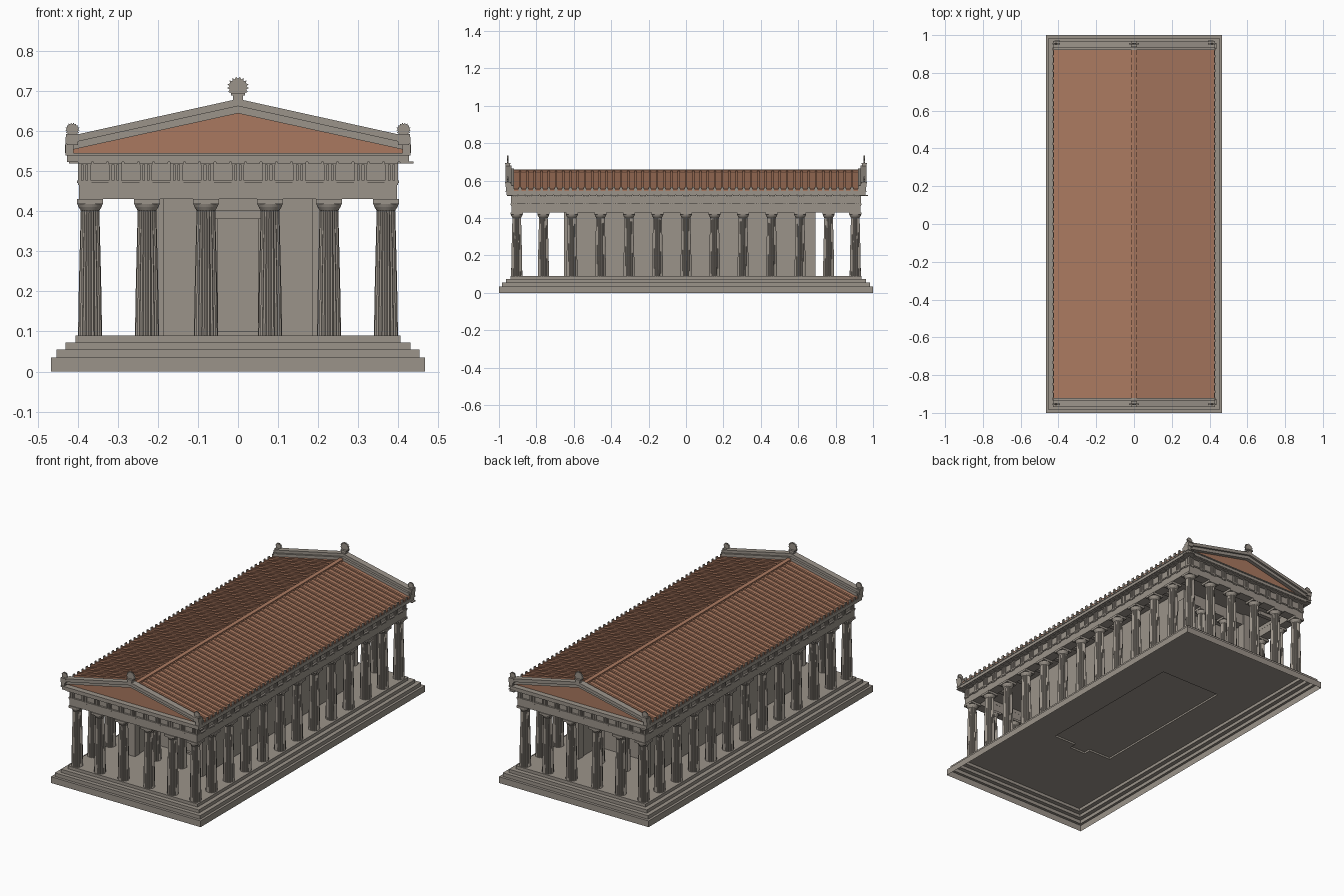
import bpy, bmesh, math
from mathutils import Matrix, Vector

if "Cube" in bpy.data.objects:
    bpy.data.objects.remove(bpy.data.objects["Cube"])


def material(name, rgb):
    m = bpy.data.materials.new(name)
    m.use_nodes = True
    m.diffuse_color = (*rgb, 1)
    m.node_tree.nodes["Principled BSDF"].inputs["Base Color"].default_value = (*rgb, 1)
    return m


STONE = material("grey stone", (0.33, 0.295, 0.255))
TILE = material("terracotta", (0.40, 0.19, 0.115))


def finish(name, bm, mat=STONE, fix=True):
    if fix:
        bmesh.ops.recalc_face_normals(bm, faces=bm.faces)
    me = bpy.data.meshes.new(name)
    bm.to_mesh(me)
    bm.free()
    me.materials.append(mat)
    ob = bpy.data.objects.new(name, me)
    bpy.context.collection.objects.link(ob)
    return ob


def box(bm, x0, x1, y0, y1, z0, z1):
    size = Matrix.Diagonal((abs(x1 - x0), abs(y1 - y0), z1 - z0, 1))
    at = Matrix.Translation(((x0 + x1) / 2, (y0 + y1) / 2, (z0 + z1) / 2))
    bmesh.ops.create_cube(bm, size=1, matrix=at @ size)


def frame(bm, hx, hy, t, z0, z1):
    """Rectangular ring of beams with outer half sizes hx, hy and thickness t."""
    for s in (-1, 1):
        box(bm, s * hx, s * (hx - t), -hy, hy, z0, z1)
        box(bm, t - hx, hx - t, s * hy, s * (hy - t), z0, z1)


def prism(bm, outline, y0, y1):
    """Outline in x, z pushed along y."""
    a = [bm.verts.new((x, y0, z)) for x, z in outline]
    b = [bm.verts.new((x, y1, z)) for x, z in outline]
    bm.faces.new(a)
    bm.faces.new(b[::-1])
    for i in range(len(a)):
        bm.faces.new((a[i - 1], b[i - 1], b[i], a[i]))


def chevron(half, eave, apex, thick):
    return [(-half, eave), (0, apex), (half, eave),
            (half, eave - thick), (0, apex - thick), (-half, eave - thick)]


def loft(bm, rings, cap=True):
    loops = [[bm.verts.new(p) for p in ring] for ring in rings]
    for a, b in zip(loops, loops[1:]):
        for i in range(len(a)):
            bm.faces.new((a[i - 1], a[i], b[i], b[i - 1]))
    if cap:
        bm.faces.new(loops[-1])


# Stepped platform, open underneath, with the raised inner floor
def rect(hx, hy, z, cy=0):
    return [(-hx, cy - hy, z), (hx, cy - hy, z), (hx, cy + hy, z), (-hx, cy + hy, z)]


steps = [(0.467, 1.0, 0.035), (0.453, 0.985, 0.055), (0.43, 0.963, 0.073), (0.405, 0.938, 0.09)]
rings, z = [], 0
for hx, hy, top in steps:
    rings += [rect(hx, hy, z), rect(hx, hy, top)]
    z = top
rings += [rect(0.23, 0.49, 0.09, 0.02), rect(0.23, 0.49, 0.1, 0.02)]
bm = bmesh.new()
loft(bm, rings)
finish("stepped_platform", bm, fix=False)

# Fluted column with a round cushion and square slab
FLUTES = 20


def fluted_ring(r, z, depth):
    return [((r - depth * (i % 2)) * math.cos(math.pi * i / FLUTES),
             (r - depth * (i % 2)) * math.sin(math.pi * i / FLUTES), z) for i in range(2 * FLUTES)]


bm = bmesh.new()
loft(bm, [fluted_ring(r, z, d) for r, z, d in (
    (0.030, 0.09, 0.003), (0.0282, 0.2, 0.003), (0.0258, 0.3, 0.0027), (0.0232, 0.4, 0.0025),
    (0.024, 0.403, 0), (0.029, 0.411, 0), (0.0315, 0.418, 0))])
box(bm, -0.0325, 0.0325, -0.0325, 0.0325, 0.418, 0.43)
first = finish("column", bm)
column_mesh = first.data
bpy.data.objects.remove(first)


def column(name, x, y, s=1):
    ob = bpy.data.objects.new(name, column_mesh)
    ob.location = (x, y, 0)
    ob.scale = (s, s, 1)
    bpy.context.collection.objects.link(ob)


ROW_X = (-0.369, -0.227, -0.08, 0.08, 0.227, 0.369)
ROW_Y = [-0.905] + [0.1525 * i for i in range(-5, 6)] + [0.905]
for y in ROW_Y:
    for x in ROW_X if abs(y) > 0.9 else (ROW_X[0], ROW_X[-1]):
        column("outer_column", x, y)
for x in (-0.08, 0.08):
    for y in (-0.615, 0.655):
        column("porch_column", x, y, 0.9)

# Inner chamber: long walls with end piers, cross walls and a doorway
bm = bmesh.new()
for s in (-1, 1):
    box(bm, s * 0.19, s * 0.23, -0.65, 0.69, 0.09, 0.49)
    for y in (-0.63, 0.67):
        box(bm, s * 0.185, s * 0.236, y - 0.023, y + 0.023, 0.09, 0.43)
    box(bm, s * 0.05, s * 0.19, -0.47, -0.43, 0.09, 0.49)
box(bm, -0.05, 0.05, -0.47, -0.43, 0.4, 0.49)
box(bm, -0.19, 0.19, 0.47, 0.51, 0.09, 0.49)
for y in (-0.615, 0.655):
    box(bm, -0.19, 0.19, y - 0.025, y + 0.025, 0.43, 0.49)
finish("chamber_walls", bm)

bm = bmesh.new()
box(bm, -0.05, 0.05, -0.455, -0.445, 0.1, 0.4)
box(bm, -0.056, 0.056, -0.476, -0.47, 0.38, 0.402)
finish("door", bm)

# Beams over the columns and the ceiling
bm = bmesh.new()
frame(bm, 0.397, 0.933, 0.055, 0.43, 0.47)
frame(bm, 0.401, 0.937, 0.06, 0.47, 0.477)
finish("main_beam", bm)

bm = bmesh.new()
box(bm, -0.36, 0.36, -0.9, 0.9, 0.49, 0.522)
for y in ROW_Y[1:-1]:
    for s in (-1, 1):
        box(bm, s * 0.23, s * 0.345, y - 0.012, y + 0.012, 0.47, 0.49)
finish("ceiling", bm)

# Frieze with grooved blocks, pegs below and slabs above
PITCH = 0.0765
bm = bmesh.new()
frame(bm, 0.391, 0.927, 0.05, 0.477, 0.523)
finish("frieze", bm)

bm = bmesh.new()


def frieze_block(across, out, along_x):
    def part(u0, u1, d0, d1, z0, z1):
        d0, d1 = (math.copysign(d, out) + out for d in (d0, d1))
        box(bm, *((u0, u1, d0, d1) if along_x else (d0, d1, u0, u1)), z0, z1)
    for k in (-1, 0, 1):
        mid = across + k * 0.0115
        part(mid - 0.0038, mid + 0.0038, -0.003, 0.008, 0.477, 0.517)
    part(across - 0.0165, across + 0.0165, -0.003, 0.0085, 0.516, 0.523)
    part(across - 0.0165, across + 0.0165, 0, 0.0085, 0.465, 0.47)
    for m in (across, across + PITCH / 2):
        part(m - 0.0165, m + 0.0165, 0.0, 0.03, 0.519, 0.5235)


for s in (-1, 1):
    for i in range(-5, 6):
        frieze_block(i * PITCH, s * 0.927, True)
    for i in range(-12, 13):
        frieze_block(i * PITCH, s * 0.391, False)
finish("frieze_blocks", bm)

# Cornice
bm = bmesh.new()
box(bm, -0.427, 0.427, -0.96, 0.96, 0.523, 0.539)
box(bm, -0.43, 0.43, -0.965, 0.965, 0.539, 0.545)
finish("cornice", bm)

# Gable ends: recessed triangle and two sloping mouldings
bm = bmesh.new()
for s in (-1, 1):
    prism(bm, [(-0.42, 0.545), (0.42, 0.545), (0, 0.645)], s * 0.9, s * 0.925)
    prism(bm, chevron(0.424, 0.571, 0.664, 0.02), s * 0.92, s * 0.955)
    prism(bm, chevron(0.43, 0.585, 0.68, 0.018), s * 0.932, s * 0.966)
    for e in (-1, 1):
        box(bm, e * 0.41, e * 0.43, s * 0.925, s * 0.962, 0.545, 0.575)
finish("gable_ends", bm)

# Tiled roof: two slopes, raised ribs, ridge cap and rib ends at the eaves
SLOPE = 0.22
RIDGE = 0.648
bm = bmesh.new()
prism(bm, [(-0.427, 0.545), (-0.427, 0.554), (0, RIDGE), (0.427, 0.554), (0.427, 0.545)], -0.934, 0.934)
for i in range(-24, 25):
    y = i * 0.0386
    prism(bm, chevron(0.429, RIDGE + 0.007 - 0.429 * SLOPE, RIDGE + 0.007, 0.009), y - 0.006, y + 0.006)
prism(bm, chevron(0.012, RIDGE + 0.008, RIDGE + 0.0105, 0.012), -0.934, 0.934)
finish("tiled_roof", bm, TILE)

bm = bmesh.new()
for i in range(-24, 25):
    for s in (-1, 1):
        y = i * 0.0386
        box(bm, s * 0.427, s * 0.432, y - 0.007, y + 0.007, 0.545, 0.566)
finish("eave_ornaments", bm)


# Leaf fans on pedestals at the peak and corners
def fan(bm, x, z, r, y):
    pts = []
    n = 22
    for i in range(n + 1):
        a = math.radians(-25 + 230 * i / n)
        q = r if i % 2 == 0 else r * 0.78
        pts.append((x + q * math.cos(a), z + q * math.sin(a)))
    pts += [(x - r * 0.35, z - r * 0.65), (x + r * 0.35, z - r * 0.65)]
    prism(bm, pts, y - 0.004, y + 0.004)


bm = bmesh.new()
for s in (-1, 1):
    y = s * 0.953
    box(bm, -0.013, 0.013, y - 0.013, y + 0.013, 0.668, 0.69)
    box(bm, -0.017, 0.017, y - 0.016, y + 0.016, 0.688, 0.695)
    fan(bm, 0, 0.709, 0.027, y)
    for e in (-1, 1):
        x = e * 0.413
        box(bm, x - 0.014, x + 0.014, y - 0.013, y + 0.013, 0.565, 0.587)
        box(bm, x - 0.016, x + 0.016, y - 0.015, y + 0.015, 0.585, 0.592)
        fan(bm, x, 0.603, 0.018, y)
finish("roof_ornaments", bm)
